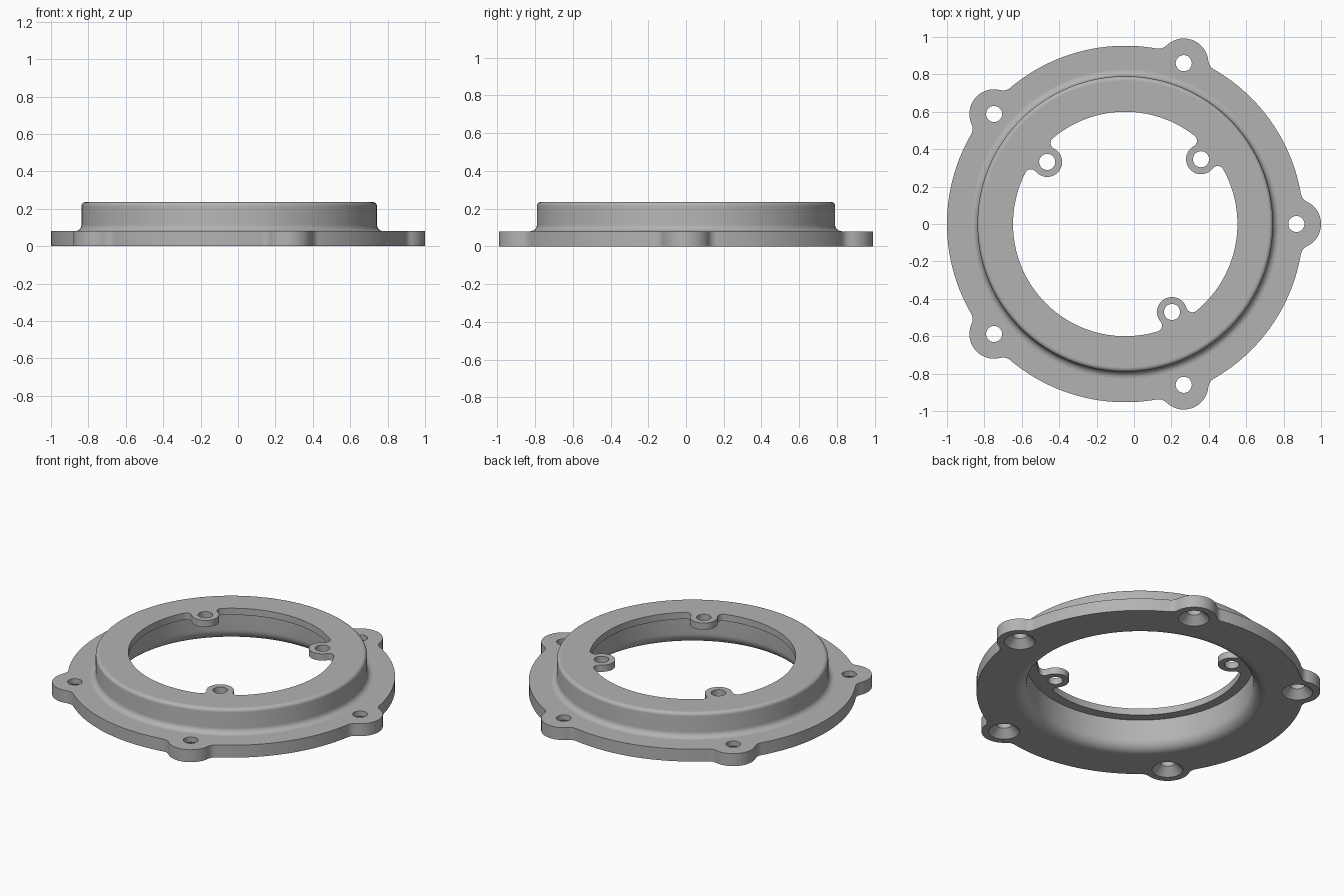
import bpy, bmesh
from math import sin, cos, pi, acos, atan2, radians
from mathutils import Vector

if "Cube" in bpy.data.objects:
    bpy.data.objects.remove(bpy.data.objects["Cube"], do_unlink=True)

# Main dimensions
CX = -0.047                      # ring axis, offset because of the ears
FLANGE_R, FLANGE_TOP = 0.953, 0.08
HUB_R, HUB_TOP = 0.79, 0.236
BORE_R, LIP_R, LIP_Z = 0.66, 0.6, 0.193
EARS = [radians(a) for a in (0, 70, 140, 220, 290)]
BOSSES = [radians(a) for a in (40.5, 141.5, 298)]
EAR_D, BOSS_D, HOLE_R = 0.915, 0.533, 0.043

bm = bmesh.new()


def polar(r, a):
    return Vector((r * cos(a), r * sin(a)))


def arc(c, r, a0, a1, n):
    return [c + polar(r, a0 + (a1 - a0) * i / n) for i in range(n + 1)]


def circle(r, n=144, c=Vector((0, 0))):
    return arc(c, r, 0, 2 * pi, n)[:-1]


def lobed(R, angles, d, r, f, side):
    """Circle with filleted round lobes; side is 1 for outward, -1 for inward."""
    pts = []
    rf = R + side * f
    spread = acos((rf * rf + d * d - (r + f) ** 2) / (2 * rf * d))
    for i, a in enumerate(angles):
        c = polar(d, a)
        q0, q1 = polar(rf, a - spread), polar(rf, a + spread)

        def heading(v):
            return atan2(v.y, v.x)

        def blend(q, start, end):
            s, e = heading(start), heading(end)
            delta = (e - s + pi) % (2 * pi) - pi
            return arc(q, f, s, s + delta, 10)

        pts += blend(q0, -side * q0, c - q0)
        s, e = heading(q0 - c), heading(q1 - c)
        sweep = (e - s) % (2 * pi) if side > 0 else -((s - e) % (2 * pi))
        pts += arc(c, r, s, s + sweep, 28)[1:-1]
        pts += blend(q1, c - q1, -side * q1)
        nxt = angles[(i + 1) % len(angles)] + (2 * pi if i + 1 == len(angles) else 0)
        pts += arc(Vector((0, 0)), R, a + spread, nxt - spread, 36)[1:-1]
    return pts


def ring(pts, z):
    return [bm.verts.new((p.x + CX, p.y, z)) for p in pts]


def wall(*rings):
    for a, b in zip(rings, rings[1:]):
        for i in range(len(a)):
            j = (i + 1) % len(a)
            bm.faces.new((a[i], a[j], b[j], b[i])).smooth = True


def fill(*rings):
    edges = []
    for r in rings:
        for a, b in zip(r, r[1:] + r[:1]):
            edges.append(bm.edges.get((a, b)) or bm.edges.new((a, b)))
    bmesh.ops.triangle_fill(bm, edges=edges, use_beauty=True, normal=(0, 0, 1))


def fillet(r, z, f, a0, a1, n=6):
    return [ring(circle(p.x), p.y) for p in arc(Vector((r, z)), f, a0, a1, n)]


# Flange rim with ears
outline = lobed(FLANGE_R, EARS, EAR_D, 0.132, 0.06, 1)
rim = [ring(outline, z) for z in (0, FLANGE_TOP)]
wall(*rim)

# Countersunk ear holes
ear_holes = []
for a in EARS:
    c = polar(EAR_D, a)
    ear_holes.append([ring(circle(r, 40, c), z)
                      for r, z in ((0.09, 0), (HOLE_R, 0.047), (HOLE_R, FLANGE_TOP))])
    wall(*ear_holes[-1])

# Hub outside: foot fillet, wall, rounded top edge
outside = (fillet(HUB_R + 0.035, FLANGE_TOP + 0.035, 0.035, 1.5 * pi, pi)
           + fillet(HUB_R - 0.022, HUB_TOP - 0.022, 0.022, 0, pi / 2))
wall(*outside)

# Bore: rounded lower edge, then straight up to the lip
bore = fillet(BORE_R + 0.07, 0.07, 0.07, 1.5 * pi, pi, 8) + [ring(circle(BORE_R), LIP_Z)]
wall(*bore)

# Lip with screw bosses
inner = lobed(LIP_R, BOSSES, BOSS_D, 0.08, 0.033, -1)
lip = [ring(inner, z) for z in (LIP_Z, HUB_TOP)]
wall(*lip)
boss_holes = []
for a in BOSSES:
    hole = circle(HOLE_R, 40, polar(BOSS_D, a))
    boss_holes.append([ring(hole, z) for z in (LIP_Z, HUB_TOP)])
    wall(*boss_holes[-1])

# Flat faces
fill(rim[0], bore[0], *[h[0] for h in ear_holes])
fill(rim[1], outside[0], *[h[-1] for h in ear_holes])
fill(lip[1], outside[-1], *[h[-1] for h in boss_holes])
fill(lip[0], bore[-1], *[h[0] for h in boss_holes])

# Shading: flat plates stay crisp, walls and fillets are smooth
bmesh.ops.recalc_face_normals(bm, faces=bm.faces[:])
for e in bm.edges:
    e.smooth = (len(e.link_faces) == 2 and all(f.smooth for f in e.link_faces)
                and e.calc_face_angle() < 0.55)

mesh = bpy.data.meshes.new("flanged_ring")
bm.to_mesh(mesh)
bm.free()
obj = bpy.data.objects.new("flanged_ring", mesh)
bpy.context.collection.objects.link(obj)

grey = bpy.data.materials.new("plain_grey")
grey.use_nodes = True
colour = (0.45, 0.45, 0.45, 1)
grey.diffuse_color = colour
grey.node_tree.nodes["Principled BSDF"].inputs["Base Color"].default_value = colour
mesh.materials.append(grey)
